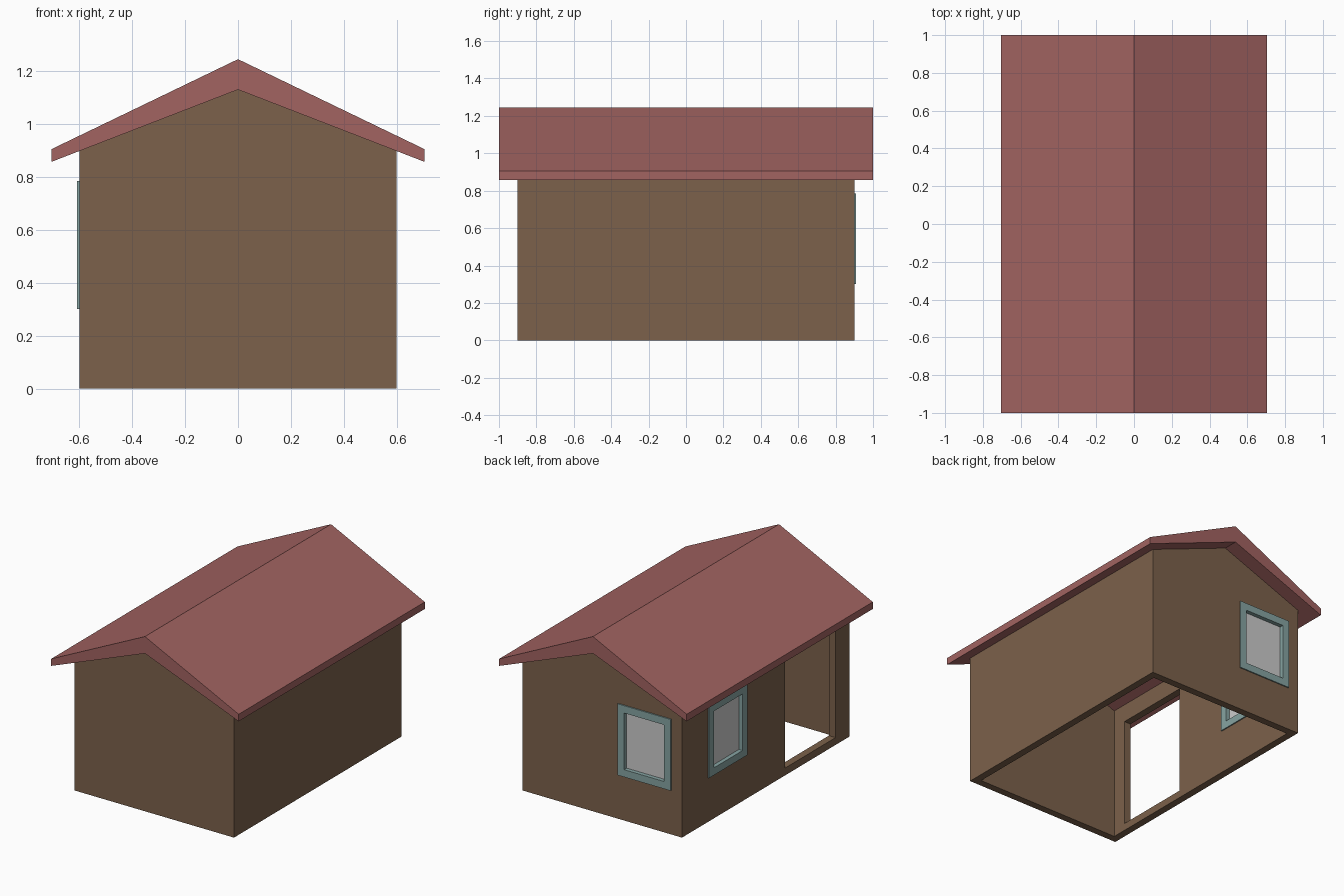
import bpy
import bmesh
from mathutils import Matrix, Vector

if "Cube" in bpy.data.objects:
    bpy.data.objects.remove(bpy.data.objects["Cube"])

WALL = 0.05          # wall thickness
LIP = 0.008          # window frame projection
FRAME = 0.05         # window frame bar width


def material(name, rgb):
    mat = bpy.data.materials.new(name)
    mat.diffuse_color = (*rgb, 1)
    mat.use_nodes = True
    mat.node_tree.nodes["Principled BSDF"].inputs["Base Color"].default_value = mat.diffuse_color
    return mat


wood = material("brown_wall", (0.20, 0.12, 0.07))
red = material("red_roof", (0.36, 0.125, 0.12))
teal = material("teal_frame", (0.24, 0.37, 0.36))


def make_object(name, bm, mat=None):
    bmesh.ops.recalc_face_normals(bm, faces=bm.faces)
    mesh = bpy.data.meshes.new(name)
    bm.to_mesh(mesh)
    bm.free()
    if mat:
        mesh.materials.append(mat)
    obj = bpy.data.objects.new(name, mesh)
    bpy.context.collection.objects.link(obj)
    return obj


def prism(name, profile, half_length, mat):
    """Extrude an x-z outline along y."""
    bm = bmesh.new()
    face = bm.faces.new([bm.verts.new((x, -half_length, z)) for x, z in profile])
    moved = bmesh.ops.extrude_face_region(bm, geom=[face], use_keep_orig=True)["geom"]
    bmesh.ops.translate(bm, vec=(0, 2 * half_length, 0),
                        verts=[g for g in moved if isinstance(g, bmesh.types.BMVert)])
    return make_object(name, bm, mat)


def box(name, low, high, mat=None):
    low, high = Vector(low), Vector(high)
    bm = bmesh.new()
    bmesh.ops.create_cube(bm, size=1, matrix=Matrix.Translation((low + high) / 2)
                          @ Matrix.Diagonal((*(high - low), 1)))
    return make_object(name, bm, mat)


def cut(target, name, low, high):
    cutter = box(name, low, high)
    cutter.hide_render = True
    cutter.display_type = 'WIRE'
    mod = target.modifiers.new(name, 'BOOLEAN')
    mod.operation = 'DIFFERENCE'
    mod.solver = 'EXACT'
    mod.object = cutter


def window(name, place, width, low, high):
    """Frame ring and pane; local x is width, local y points outward from the wall."""
    bm = bmesh.new()
    outline = []
    for inset in (0, FRAME):
        w, lo, hi = width / 2 - inset, low + inset, high - inset
        corners = ((-w, lo), (w, lo), (w, hi), (-w, hi))
        for y in (-WALL - LIP, LIP):
            outline.append([bm.verts.new((x, y, z)) for x, z in corners])
    outer_in, outer_out, inner_in, inner_out = outline
    for a, b in ((outer_in, outer_out), (outer_out, inner_out),
                 (inner_out, inner_in), (inner_in, outer_in)):
        for i in range(4):
            j = (i + 1) % 4
            bm.faces.new((a[i], a[j], b[j], b[i]))
    make_object(name + "_frame", bm, teal).matrix_world = place
    w = width / 2 - FRAME
    pane = box(name + "_pane", (-w, -WALL / 2 - 0.005, low + FRAME),
               (w, -WALL / 2 + 0.005, high - FRAME))
    pane.matrix_world = place


# Gabled roof and hollow walls
prism("roof", [(-0.705, 0.857), (0, 1.13), (0.705, 0.857),
               (0.705, 0.905), (0, 1.245), (-0.705, 0.905)], 1.0, red)
walls = prism("walls", [(-0.6, 0), (0.6, 0), (0.6, 0.898), (0, 1.13), (-0.6, 0.898)],
              0.9, wood)
cut(walls, "room_cutter", (-0.55, -0.85, -0.5), (0.55, 0.85, 2))

# Doorway and window openings
cut(walls, "door_cutter", (-0.7, -0.75, 0.05), (-0.5, -0.205, 0.795))
cut(walls, "back_window_cutter", (-0.52, 0.8, 0.3), (-0.12, 1.0, 0.785))
cut(walls, "side_window_cutter", (-0.7, 0.21, 0.3), (-0.5, 0.62, 0.785))

# Windows
window("back_window", Matrix.Translation((-0.32, 0.9, 0)), 0.40, 0.3, 0.785)
window("side_window", Matrix.Translation((-0.6, 0.415, 0))
       @ Matrix.Rotation(1.5707963, 4, 'Z'), 0.41, 0.3, 0.785)
